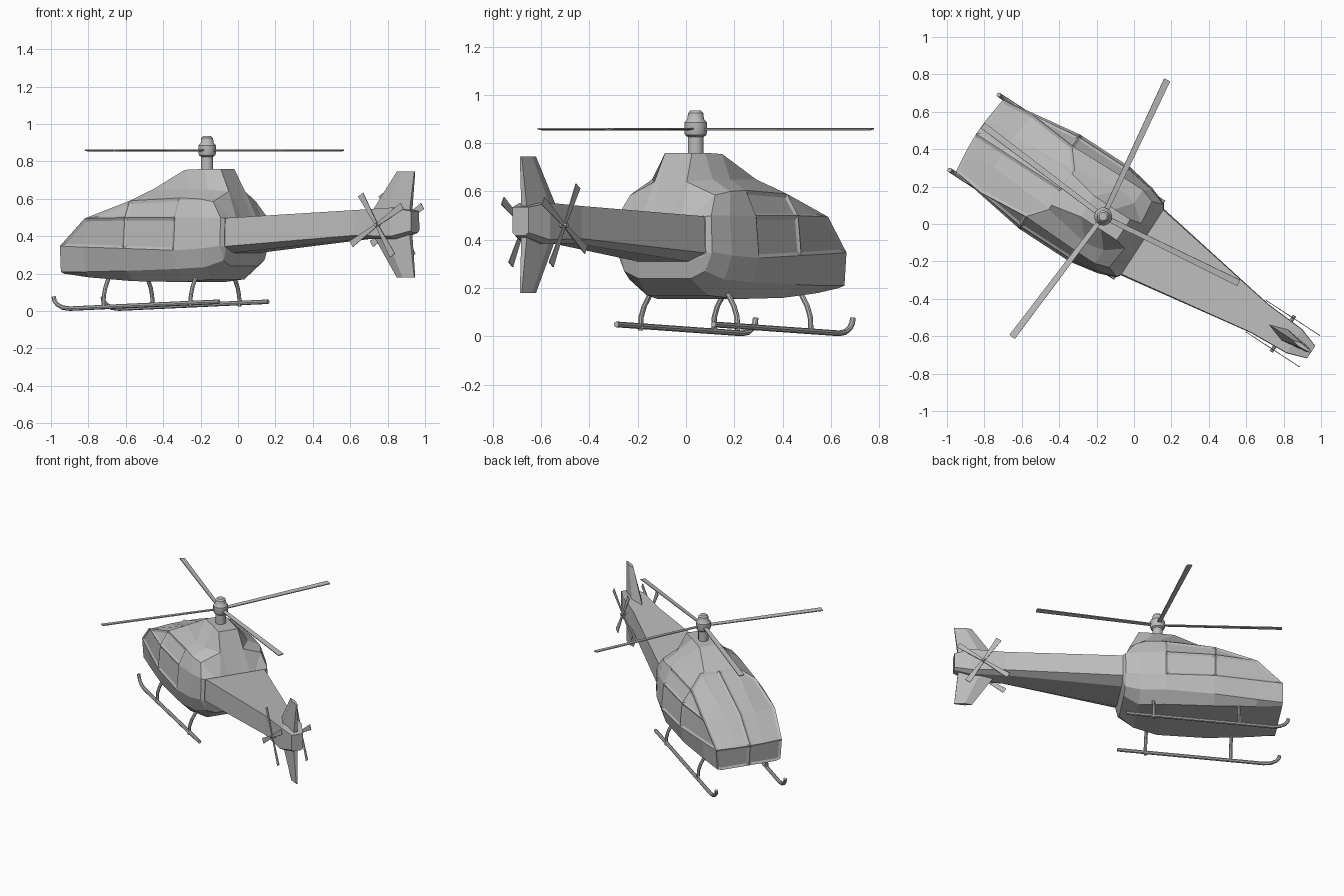
import bpy, bmesh, math
from mathutils import Matrix, Vector

if "Cube" in bpy.data.objects:
    bpy.data.objects.remove(bpy.data.objects["Cube"], do_unlink=True)

# Single grey paint
paint = bpy.data.materials.new("grey_paint")
paint.use_nodes = True
GREY = (0.5, 0.5, 0.5, 1)
paint.diffuse_color = GREY
paint.node_tree.nodes["Principled BSDF"].inputs["Base Color"].default_value = GREY

# Craft frame: x forward, y left, origin under the mast
PLACE = Matrix.Translation((-0.165, 0.04, 0)) @ Matrix.Rotation(math.radians(146.9), 4, "Z")


def place(obj):
    obj.data.materials.append(paint)
    obj.matrix_world = PLACE
    return obj


def finish(bm, name):
    bmesh.ops.recalc_face_normals(bm, faces=bm.faces)
    mesh = bpy.data.meshes.new(name)
    bm.to_mesh(mesh)
    bm.free()
    obj = bpy.data.objects.new(name, mesh)
    bpy.context.collection.objects.link(obj)
    return place(obj)


def loft_half_rows(bm, rows):
    """Skin lengthwise rows on both sides; returns faces by (side, row, station)."""
    verts, faces = {}, {}

    def vert(p, side):
        key = (round(p[0], 4), round(p[1] * side, 4) + 0.0, round(p[2], 4))
        if key not in verts:
            verts[key] = bm.verts.new(key)
        return verts[key]

    def face(points, side):
        loop = list(dict.fromkeys(vert(p, side) for p in points))
        return bm.faces.new(loop) if len(loop) > 2 else None

    last = len(rows[0]) - 1
    for side in (1, -1):
        for i in range(len(rows) - 1):
            a, b = rows[i], rows[i + 1]
            for j in range(last):
                faces[side, i, j] = face((a[j], a[j + 1], b[j + 1], b[j]), side)
        faces[side, "front"] = face([r[0] for r in rows], side)
        faces[side, "rear"] = face([r[last] for r in rows], side)
    bmesh.ops.recalc_face_normals(bm, faces=bm.faces)
    return faces


# Cabin: rows run from nose to tail, from the belly up to the roof
def row(us, vs, zs):
    return list(zip(us, vs, zs))


U = [.79, .62, .34, .02, -.14, -.235, -.25]
belly = row(U, [.19, .2, .21, .2, .15, .13, .13], [.2, .18, .16, .155, .17, .24, .31])
bilge = row(U, [.22, .24, .27, .27, .235, .2, .2], [.21, .21, .215, .225, .235, .27, .33])
chine = row(U, [.23, .258, .3, .3, .27, .235, .213], [.347, .342, .335, .325, .335, .35, .345])
waist = row(U, [.23, .25, .285, .285, .26, .23, .21], [.347, .495, .5, .5, .5, .5, .497])
eaves = row([.79, .62, .346, .02, -.1, -.175, -.25],
            [.23, .25, .226, .235, .235, .21, .14],
            [.347, .495, .59, .605, .6, .585, .5])
roof = row([.805, .635, .264, 0, -.1, -.19, -.25],
           [.1, .1, .127, .17, .15, .08, .1],
           [.349, .503, .65, .65, .65, .64, .5])
cowl = roof[:2] + row([.264, .1, -.03, -.13, -.25], [.1, .066, .066, .066, .05],
                      [.65, .755, .76, .76, .5])
keel = [(u, 0, z) for u, v, z in belly]
ridge = [(u + (0.005 if j < 2 else 0), 0, z) for j, (u, v, z) in enumerate(cowl)]

bm = bmesh.new()
skin = loft_half_rows(bm, [keel, belly, bilge, chine, waist, eaves, roof, cowl, ridge])

# Windows: doors, upper panes, windscreen and nose, set slightly into the shell
panes = [[(3, 0), (3, 1)], [(3, 2)], [(4, 1)], [(4, 2)],
         [(i, j) for i in (5, 6, 7) for j in (0, 1)], [("front",)]]
for side in (1, -1):
    for pane in panes:
        group = [skin[(side, *k)] for k in pane if skin[(side, *k)]]
        bmesh.ops.inset_region(bm, faces=group, thickness=0.015, depth=-0.008,
                               use_even_offset=True)
finish(bm, "cabin")

# Tail boom: station, half width, top, side edge and bottom heights
boom = [(-.24, .213, .497, .345, .31), (-1.0, .09, .54, .405, .385),
        (-1.22, .077, .553, .4, .385), (-1.328, .04, .535, .43, .418)]
bm = bmesh.new()
loft_half_rows(bm, [
    [(u, 0, t) for u, w, t, s, b in boom],
    [(u, w * .97, t) for u, w, t, s, b in boom],
    [(u, w, s) for u, w, t, s, b in boom],
    [(u, w * .6, b) for u, w, t, s, b in boom],
    [(u, 0, b) for u, w, t, s, b in boom]])
finish(bm, "tail_boom")


# Fins: tapered slabs above and below the boom
def fin(name, z_root, z_tip):
    bm = bmesh.new()
    rings = []
    for z, front, rear, half in ((z_root, -1.05, -1.3, .035), (z_tip, -1.21, -1.325, .012)):
        mid = front * .6 + rear * .4
        outline = [(front, 0), (mid, half), (rear, half * .4), (rear, -half * .4), (mid, -half)]
        rings.append([bm.verts.new((x, y, z)) for x, y in outline])
    for ring in rings:
        bm.faces.new(ring)
    for k in range(5):
        n = (k + 1) % 5
        bm.faces.new((rings[0][k], rings[0][n], rings[1][n], rings[1][k]))
    finish(bm, name)


fin("upper_fin", .53, .745)
fin("lower_fin", .42, .18)


# Blades: thin tapered bars turned about a hub
def add_blade(bm, matrix, root, tip, root_half, tip_half, thick):
    cube = bmesh.ops.create_cube(bm, size=1)["verts"]
    for v in cube:
        outer = v.co.x > 0
        v.co = Vector((tip if outer else root,
                       2 * v.co.y * (tip_half if outer else root_half), v.co.z * thick))
    bmesh.ops.transform(bm, matrix=matrix, verts=cube)


bm = bmesh.new()
for angle in (-82, -4, 86, 187):
    turn = Matrix.Rotation(math.radians(angle), 4, "Z")
    pitch = Matrix.Rotation(math.radians(8), 4, "X")
    add_blade(bm, Matrix.Translation((0, 0, .858)) @ turn @ pitch, .03, .807, .013, .018, .006)
finish(bm, "main_rotor_blades")

for side, label in ((1, "left"), (-1, "right")):
    bm = bmesh.new()
    hub = Matrix.Translation((-1.147, side * .1, .46))
    for k in range(4):
        turn = Matrix.Rotation(math.radians(32 + 90 * k), 4, "Y")
        flat = Matrix.Rotation(math.radians(90), 4, "X")
        add_blade(bm, hub @ turn @ flat, 0, .192, .008, .019, .004)
    axle = Matrix.Translation((0, -side * .02, 0)) @ Matrix.Rotation(math.radians(90), 4, "X")
    bmesh.ops.create_cone(bm, cap_ends=True, segments=8, radius1=.01, radius2=.01,
                          depth=.07, matrix=hub @ axle)
    finish(bm, label + "_tail_rotor")

# Mast and hub, turned from one profile
bm = bmesh.new()
profile = [(.033, .74), (.033, .825), (.044, .833), (.048, .845), (.048, .885),
           (.035, .9), (.032, .925), (.022, .935), (0, .936)]
pts = [bm.verts.new((r, 0, z)) for r, z in profile]
edges = [bm.edges.new(pair) for pair in zip(pts, pts[1:])]
bmesh.ops.spin(bm, geom=pts + edges, cent=(0, 0, 0), axis=(0, 0, 1),
               angle=math.tau, steps=16, use_merge=True)
bmesh.ops.remove_doubles(bm, verts=bm.verts, dist=.0005)
mast = finish(bm, "rotor_mast")


def smooth(obj):
    bpy.ops.object.select_all(action="DESELECT")
    obj.select_set(True)
    bpy.context.view_layer.objects.active = obj
    if obj.type == "CURVE":
        bpy.ops.object.convert(target="MESH")
    bpy.ops.object.shade_smooth_by_angle(angle=math.radians(35))


smooth(mast)


# Landing gear: round tubes along short paths
def tube(name, points, radius):
    curve = bpy.data.curves.new(name, "CURVE")
    curve.dimensions = "3D"
    curve.bevel_depth = radius
    curve.bevel_resolution = 2
    curve.use_fill_caps = True
    spline = curve.splines.new("POLY")
    spline.points.add(len(points) - 1)
    for p, co in zip(spline.points, points):
        p.co = (*co, 1)
    obj = bpy.data.objects.new(name, curve)
    bpy.context.collection.objects.link(obj)
    smooth(place(obj))


for side, label in ((1, "left"), (-1, "right")):
    y = side * .24
    tube(label + "_skid", [(-.233, y, .05), (.72, y, .013), (.765, y, .018),
                           (.8, y, .035), (.818, y, .055), (.823, y, .077)], .012)
    for x, end in ((.505, "front"), (-.05, "rear")):
        tube(f"{label}_{end}_strut",
             [(x, side * v, z) for v, z in ((.16, .21), (.195, .17), (.222, .125),
                                            (.237, .08), (.24, .025))], .011)
